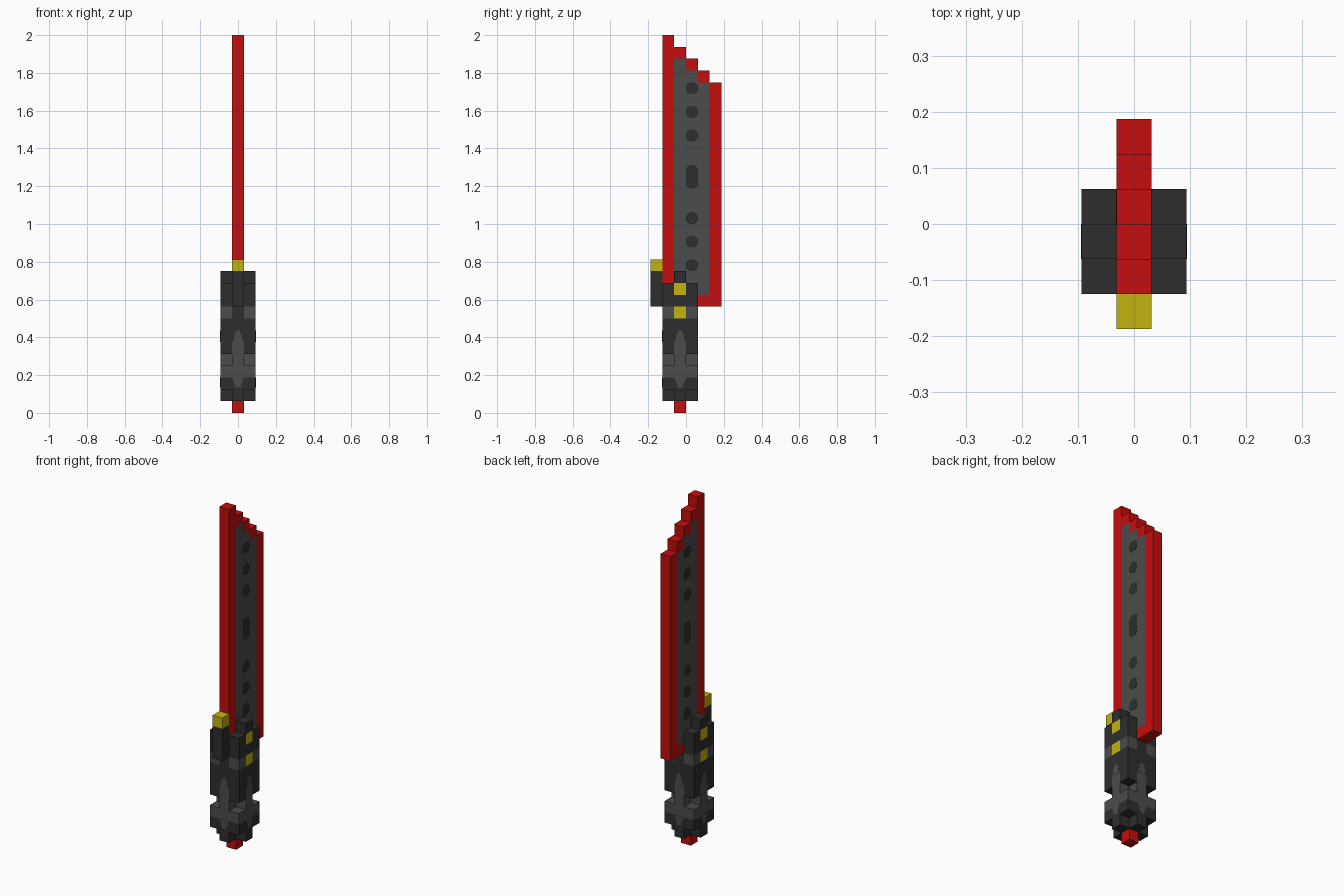
import bpy, bmesh
from mathutils import Vector

if "Cube" in bpy.data.objects:
    bpy.data.objects.remove(bpy.data.objects["Cube"], do_unlink=True)

U = 1 / 16                       # edge length of one block
ORIGIN = Vector((-1.5, -3, 0))   # grid corner, in blocks
GRIP_Y = -U / 2                  # centre line of the grip


def material(name, r, g, b):
    m = bpy.data.materials.new(name)
    m.use_nodes = True
    m.diffuse_color = (r, g, b, 1)
    m.node_tree.nodes["Principled BSDF"].inputs["Base Color"].default_value = (r, g, b, 1)
    return m


RED, STEEL, DARK, YELLOW = range(4)
MATS = [material("bright_red", 0.56, 0.004, 0.004),
        material("steel_grey", 0.072, 0.072, 0.072),
        material("charcoal", 0.027, 0.027, 0.027),
        material("mustard_yellow", 0.54, 0.45, 0.004)]

parts = {}      # part name -> {cell: colour}


def fill(part, xs, ys, zs, colour):
    """Fill half-open block ranges of a part with one colour."""
    cells = parts.setdefault(part, {})
    for x in range(*xs):
        for y in range(*ys):
            for z in range(*zs):
                cells[x, y, z] = colour


def finish(bm, name):
    bmesh.ops.recalc_face_normals(bm, faces=bm.faces)
    mesh = bpy.data.meshes.new(name)
    bm.to_mesh(mesh)
    bm.free()
    for m in MATS:
        mesh.materials.append(m)
    obj = bpy.data.objects.new(name, mesh)
    bpy.context.collection.objects.link(obj)


def build_blocks(name, cells, solid):
    """Skin the exposed sides of a part, then merge flat areas of one colour."""
    bm = bmesh.new()
    for cell, colour in cells.items():
        centre = Vector(cell) + Vector((0.5, 0.5, 0.5)) + ORIGIN
        for axis in range(3):
            for sign in (-1, 1):
                n = Vector((0, 0, 0))
                n[axis] = sign
                if tuple(int(a + b) for a, b in zip(cell, n)) in solid:
                    continue
                a, b = Vector((0, 0, 0)), Vector((0, 0, 0))
                a[(axis + 1) % 3] = b[(axis + 2) % 3] = 0.5
                ring = [a + b, b - a, -a - b, a - b]
                if sign < 0:
                    ring.reverse()
                f = bm.faces.new([bm.verts.new((centre + n / 2 + p) * U) for p in ring])
                f.material_index = colour
    bmesh.ops.remove_doubles(bm, verts=bm.verts, dist=U / 50)
    bmesh.ops.dissolve_limit(bm, angle_limit=0.01, verts=bm.verts, edges=bm.edges,
                             delimit={"MATERIAL"})
    finish(bm, name)


def inlay(name, profile, axis, half, centre, colour):
    """Prism through the model whose two ends show as a thin painted mark."""
    bm = bmesh.new()
    rings = []
    for d in (-half, half):
        rings.append([bm.verts.new((d, u + centre, z) if axis == "x" else (u, d + centre, z))
                      for u, z in profile])
        bm.faces.new(rings[-1])
    n = len(profile)
    for i in range(n):
        k = (i + 1) % n
        bm.faces.new((rings[0][i], rings[0][k], rings[1][k], rings[1][i]))
    for f in bm.faces:
        f.material_index = colour
    finish(bm, name)


def octagon(z, height):
    w, c = U / 2, U * 0.28
    h = height / 2
    return [(w - c, z - h), (w, z - h + c), (w, z + h - c), (w - c, z + h),
            (c - w, z + h), (-w, z + h - c), (-w, z - h + c), (c - w, z - h)]


# Blade: red rim with a stepped tip around a steel core
fill("blade", (1, 2), (1, 2), (11, 32), RED)
for y, top in ((2, 31), (3, 30), (4, 29)):
    fill("blade", (1, 2), (y, y + 1), (10 if y == 4 else 11, top - 1), STEEL)
    fill("blade", (1, 2), (y, y + 1), (top - 1, top), RED)
fill("blade", (1, 2), (4, 6), (9, 10), RED)
fill("blade", (1, 2), (5, 6), (9, 28), RED)

# Grip: square column, notched to a cross near the base
fill("grip", (0, 3), (1, 4), (2, 9), DARK)
fill("grip", (0, 3), (1, 4), (3, 5), STEEL)
for z in (1, 4):
    for x in (0, 2):
        for y in (1, 3):
            parts["grip"].pop((x, y, z), None)
fill("grip", (1, 2), (1, 4), (1, 2), DARK)
fill("grip", (0, 3), (2, 3), (1, 2), DARK)
fill("grip", (1, 2), (1, 4), (5, 6), STEEL)
fill("grip", (0, 3), (2, 3), (5, 6), STEEL)

# Guard: collar with steel corners, yellow studs and raised side tabs
fill("guard", (0, 3), (1, 4), (9, 11), DARK)
for x in (0, 2):
    for y in (1, 3):
        fill("grip", (x, x + 1), (y, y + 1), (8, 9), STEEL)
    fill("guard", (x, x + 1), (2, 3), (11, 12), DARK)
    fill("grip", (x, x + 1), (2, 3), (8, 9), YELLOW)
    fill("guard", (x, x + 1), (2, 3), (10, 11), YELLOW)

# Front trigger block with yellow cap, and pommel
fill("front_block", (1, 2), (0, 1), (9, 12), DARK)
fill("front_block", (1, 2), (0, 1), (12, 13), YELLOW)
fill("pommel", (1, 2), (2, 3), (0, 1), RED)

solid = set().union(*parts.values())
for name, cells in parts.items():
    build_blocks(name, cells, solid)

# Dark holes along the blade
for row in (12, 14, 16, 23, 25, 27):
    inlay("blade_hole", octagon((row + 0.5) * U, U), "x", U / 2 + 0.001, U / 2, DARK)
inlay("blade_slot", octagon(20 * U, 2 * U), "x", U / 2 + 0.001, U / 2, DARK)

# Tapered steel tips above and below the grip band, on all four sides
lower = [(-0.031, 3 * U), (-0.012, 0.135), (0.012, 0.135), (0.031, 3 * U)]
upper = [(-0.024, 6 * U), (0.024, 6 * U), (0.02, 0.41), (0.008, 0.435),
         (-0.008, 0.435), (-0.02, 0.41)]
for axis in "xy":
    inlay("lower_grip_tip", lower, axis, 1.5 * U + 0.001, GRIP_Y, STEEL)
    inlay("upper_grip_tip", upper, axis, 1.5 * U + 0.001, GRIP_Y, STEEL)
